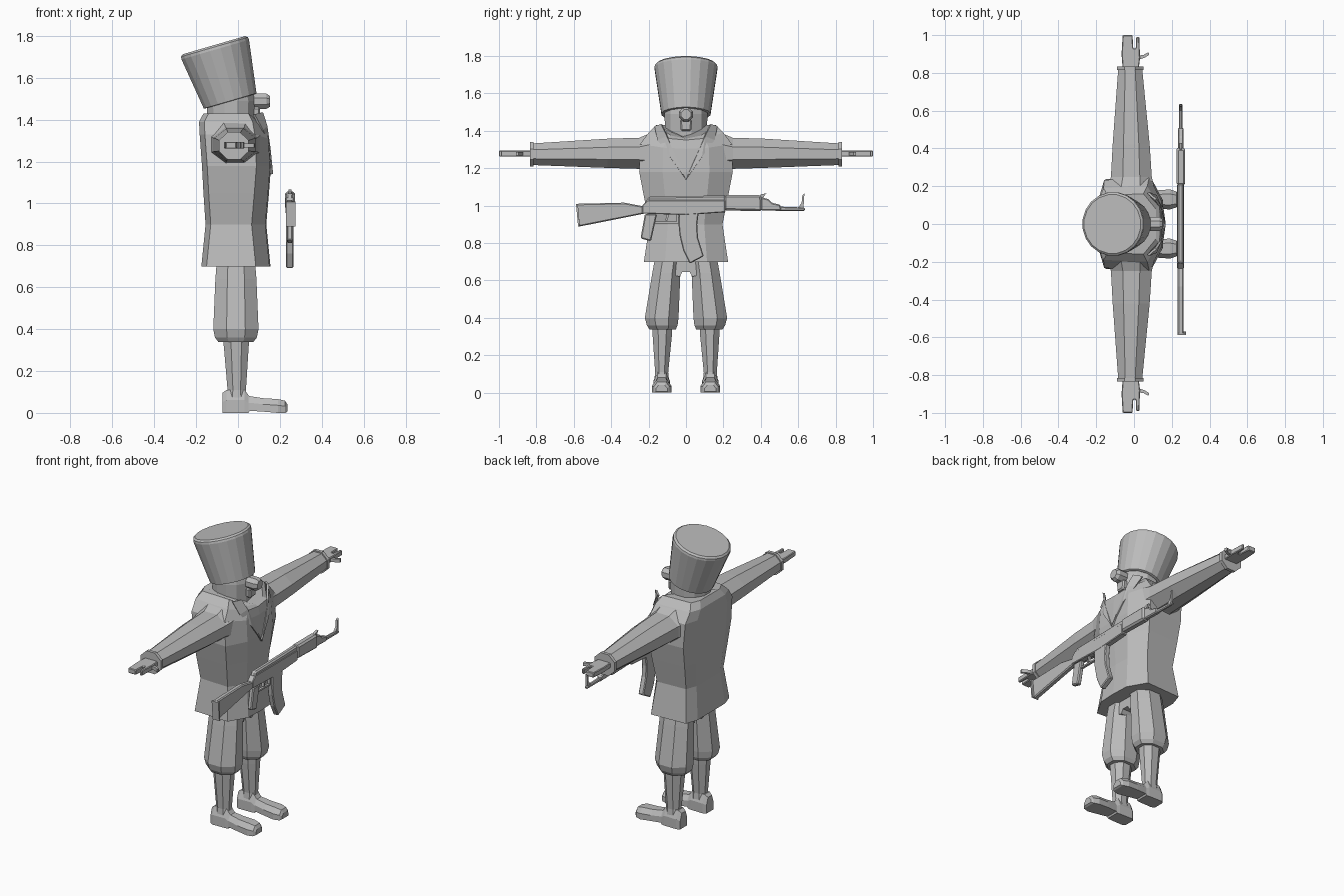
import bpy, bmesh, math
from mathutils import Matrix, Vector

grey = bpy.data.materials.new("plain grey")
grey.diffuse_color = (0.5, 0.5, 0.5, 1)


def finish(name, bm, mirror=False, bevel=0):
    bmesh.ops.recalc_face_normals(bm, faces=bm.faces[:])
    me = bpy.data.meshes.new(name)
    bm.to_mesh(me)
    bm.free()
    me.materials.append(grey)
    ob = bpy.data.objects.new(name, me)
    bpy.context.collection.objects.link(ob)
    if bevel:
        b = ob.modifiers.new("bevel", 'BEVEL')
        b.width = bevel
        b.segments = 1
    if mirror:
        m = ob.modifiers.new("mirror", 'MIRROR')
        m.use_axis = (False, True, False)
    return ob


def loft(name, rings, mirror=False, bevel=0):
    """Skin a list of equal-length point rings and cap both ends."""
    bm = bmesh.new()
    rows = [[bm.verts.new(p) for p in r] for r in rings]
    n = len(rows[0])
    for a, b in zip(rows, rows[1:]):
        for i in range(n):
            j = (i + 1) % n
            bm.faces.new((a[i], a[j], b[j], b[i]))
    bm.faces.new(rows[0])
    bm.faces.new(rows[-1])
    return finish(name, bm, mirror, bevel)


def oval(n, ru, rv):
    """n-gon with flat sides whose flats touch the half sizes ru, rv."""
    k = 1 / math.cos(math.pi / n)
    return [(ru * k * math.cos(2 * math.pi * (i + .5) / n),
             rv * k * math.sin(2 * math.pi * (i + .5) / n)) for i in range(n)]


def column(name, rings, n=8, mirror=False):
    """Vertical loft; rings are (z, cx, rx, cy, ry)."""
    return loft(name, [[(cx + u, cy + v, z) for u, v in oval(n, rx, ry)]
                       for z, cx, rx, cy, ry in rings], mirror)


def plate(name, pts, x0, x1, bevel=0):
    """Side outline in (y, z), extruded along x."""
    return loft(name, [[(x, y, z) for y, z in pts] for x in (x0, x1)], False, bevel)


# coat body: flat back, broad sides, faceted chest, neckline dipping at the front
def coat_ring(z, x0, x1, w, drop=0):
    half = [(x0, .6 * w, z), (x0 + .025, .95 * w, z),
            (x1 - .065, w, z), (x1, .5 * w, z - drop)]
    return half + [(x1 + .005, 0, z - 1.3 * drop)] + [(x, -y, h) for x, y, h in reversed(half)]


loft("coat", [coat_ring(*r) for r in (
    (.70, -.175, .15, .225), (.90, -.155, .13, .195), (1.05, -.165, .143, .225),
    (1.18, -.172, .153, .25), (1.33, -.183, .145, .245, .02),
    (1.39, -.186, .135, .20, .03), (1.43, -.165, .115, .16, .055))])

# lapels, folded plates meeting in a V
bm = bmesh.new()
lapel = [bm.verts.new(p) for p in ((.075, .165, 1.425), (.115, .13, 1.435), (.135, .10, 1.37),
                                   (.162, 0, 1.14), (.15, .085, 1.26), (.115, .15, 1.35))]
for f in ((0, 1, 2, 5), (5, 2, 4), (4, 2, 3)):
    bm.faces.new([lapel[i] for i in f])
ob = finish("lapel", bm, True)
s = ob.modifiers.new("thickness", 'SOLIDIFY')
s.thickness, s.offset = .012, 0

# sleeves with a cuff ring
loft("sleeve", [[(cx + u, y, cz + v) for u, v in oval(8, rx, rz)]
                for y, cx, rx, cz, rz in (
    (.15, -.02, .135, 1.285, .12), (.25, -.014, .108, 1.28, .083), (.42, -.015, .098, 1.28, .078),
    (.815, -.02, .064, 1.275, .058), (.815, -.02, .07, 1.275, .066),
    (.835, -.02, .07, 1.275, .066), (.835, -.02, .052, 1.275, .045))], mirror=True)

# hands: palm with fingers as a flat outline, and a hooked thumb
hand = [(-.06, .82), (.025, .82), (.032, .88), (.028, .99), (.012, .99), (.009, .93),
        (-.004, .93), (-.008, 1.0), (-.06, 1.0), (-.066, .90)]
loft("hand", [[(x, y, z) for x, y in hand] for z in (1.262, 1.294)], mirror=True, bevel=.004)
thumb = [(.025, .87), (.055, .88), (.08, .895), (.077, .91), (.05, .895), (.025, .892)]
loft("thumb", [[(x, y, z) for x, y in thumb] for z in (1.267, 1.287)], mirror=True)

# baggy trousers
column("trouser_leg", [(.74, -.01, .09, .09, .072), (.64, -.01, .098, .105, .075),
                       (.40, -.01, .108, .130, .090), (.36, -.01, .10, .127, .082),
                       (.338, -.01, .083, .125, .07)], mirror=True)
plate("crotch", [(-.1, .64), (-.035, .62), (-.02, .645), (.02, .645), (.035, .62),
                 (.1, .64), (.1, .74), (-.1, .74)], -.085, .065)

# boots: shaft and foot
column("boot_shaft", [(.36, -.009, .063, .127, .054), (.30, -.008, .058, .127, .051),
                      (.11, -.006, .044, .130, .035), (.04, -.008, .055, .13, .042)], mirror=True)


def foot_ring(x, w, h, z0):
    half = [(w, z0), (w, z0 + .55 * (h - z0)), (.55 * w, h)]
    pts = half + [(-y, z) for y, z in reversed(half)]
    return [(x, .13 + y, z) for y, z in pts]


loft("boot_foot", [foot_ring(*r) for r in (
    (-.075, .034, .095, 0), (-.055, .045, .11, 0), (.03, .043, .11, 0), (.05, .04, .085, .0),
    (.055, .04, .08, .01), (.12, .048, .07, .006), (.19, .053, .066, 0),
    (.225, .042, .058, 0), (.236, .03, .04, .006))], mirror=True)

# neck and face under the hat, and nose with moustache-sized chin piece
column("head", [(1.36, -.035, .11, 0, .11), (1.49, -.035, .115, 0, .115),
                (1.56, -.045, .11, 0, .11)], n=12)
loft("nose", [[(x, u, 1.488 + v) for u, v in oval(8, r, r)]
              for x, r in ((.05, .03), (.08, .036), (.135, .037), (.152, .026))])
plate("chin", [(-.028, 1.40), (.028, 1.40), (.033, 1.46), (-.033, 1.46)], .05, .105, .008)

# tall hat, wider at the top and leaning back
tilt = Matrix.Translation((-.0375, 0, 1.49)) @ Matrix.Rotation(-math.radians(16.2), 4, 'Y')
loft("tall_hat", [[tilt @ Vector((u, v, h)) for u, v in oval(20, r, r)]
                  for h, r in ((-.002, .122), (.0, .131), (.255, .168), (.268, .166), (.277, .155))])

# rifle held across the front, all from side outlines
plate("stock", [(-.585, 1.01), (-.33, 1.016), (-.22, .995), (-.22, .958), (-.573, .888)],
      .231, .263, .006)
plate("receiver", [(-.235, 1.0), (-.205, 1.03), (.21, 1.03), (.21, .965), (.0, .95), (-.235, .958)],
      .228, .266, .004)
plate("receiver_cover", [(-.215, 1.02), (-.20, 1.048), (.05, 1.052), (.215, 1.056), (.215, 1.02)],
      .231, .263, .008)
plate("handguard", [(.205, .975), (.205, 1.056), (.40, 1.057), (.405, 1.03), (.405, .97)],
      .225, .271, .01)
plate("gas_block", [(.40, .975), (.40, 1.046), (.44, 1.035), (.46, 1.015), (.505, 1.005), (.51, .972)],
      .233, .262, .006)
plate("barrel", [(.50, .972), (.50, .995), (.635, .99), (.635, .972)], .238, .257, .005)
plate("front_sight", [(.595, .985), (.628, .985), (.633, 1.065), (.622, 1.055), (.618, 1.015)],
      .241, .254)
plate("rear_sight", [(.39, 1.05), (.41, 1.04), (.43, 1.067), (.40, 1.06)], .24, .255)
plate("grip", [(-.22, .955), (-.155, .955), (-.165, .91), (-.187, .81), (-.243, .825)],
      .233, .262, .006)
for name, pts in (
        ("guard_bottom", [(-.165, .905), (-.04, .905), (-.04, .915), (-.165, .915)]),
        ("guard_front", [(-.05, .905), (-.04, .905), (-.04, .955), (-.05, .955)]),
        ("trigger", [(-.11, .92), (-.10, .92), (-.09, .955), (-.105, .955)])):
    plate(name, pts, .24, .255)
plate("magazine", [(-.038, .965), (.068, .965), (.06, .90), (.064, .83), (.095, .73),
                   (.02, .69), (-.015, .76), (-.034, .84), (-.04, .90)], .23, .265, .005)
# butt plate on the stock end, bringing the rifle to full thickness
plate("butt_plate", [(-.588, 1.008), (-.578, 1.01), (-.568, .89), (-.577, .889)], .229, .275)
